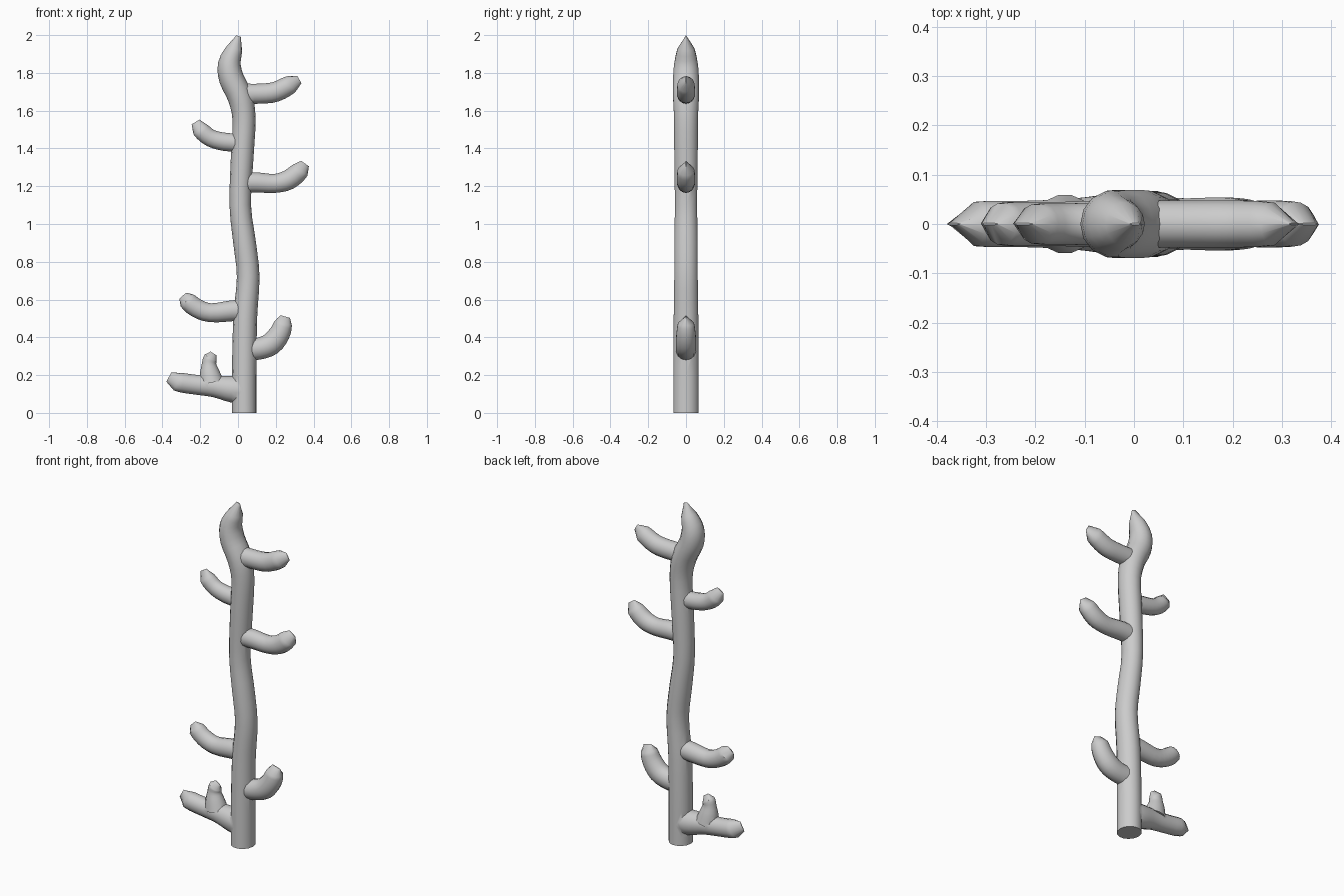
import bpy, bmesh, math
from mathutils import Vector

if "Cube" in bpy.data.objects:
    bpy.data.objects.remove(bpy.data.objects["Cube"])

SIDES = 14

def spline(pts, n=3):
    """Catmull-Rom through all points but the tip, which stays a blunt facet."""
    body, tip = [Vector(p) for p in pts[:-1]], Vector(pts[-1])
    out = []
    for i in range(len(body) - 1):
        p1, p2 = body[i], body[i + 1]
        p0 = body[i - 1] if i else p1
        p3 = body[i + 2] if i + 2 < len(body) else tip
        for k in range(n):
            t = k / n
            out.append(0.5 * (2 * p1 + (p2 - p0) * t + (2 * p0 - 5 * p1 + 4 * p2 - p3) * t * t
                              + (3 * p1 - p0 - 3 * p2 + p3) * t ** 3))
    return out + [body[-1], tip]

def limb(name, pts, depth=0.92, flat_start=False):
    """Tube along (x, z, radius) points in the xz plane; the tip pinches to an edge at y = 0."""
    path = spline(pts)
    bm = bmesh.new()
    rings = []
    for i, p in enumerate(path):
        d = path[min(i + 1, len(path) - 1)] - path[max(i - 1, 0)]
        d = Vector((d.x, d.y)).normalized()
        if flat_start and i == 0:
            d = Vector((0, 1))
        ry = 0.002 if i == len(path) - 1 else p.z * depth
        ring = []
        for k in range(SIDES):
            a = 2 * math.pi * k / SIDES
            u = math.cos(a) * p.z
            ring.append(bm.verts.new((p.x + d.y * u, math.sin(a) * ry, p.y - d.x * u)))
        rings.append(ring)
    for a, b in zip(rings, rings[1:]):
        for k in range(SIDES):
            j = (k + 1) % SIDES
            bm.faces.new((a[k], a[j], b[j], b[k]))
    bm.faces.new(rings[0][::-1])
    bm.faces.new(rings[-1])
    bmesh.ops.recalc_face_normals(bm, faces=bm.faces)
    me = bpy.data.meshes.new(name)
    bm.to_mesh(me)
    bm.free()
    ob = bpy.data.objects.new(name, me)
    bpy.context.collection.objects.link(ob)
    return ob

# Wavy trunk with a hooked top
trunk = limb("trunk", [
    (.033, 0, .065), (.033, .20, .065), (.038, .50, .063), (.054, .72, .060),
    (.035, .90, .060), (.012, 1.10, .057), (.022, 1.35, .060), (.032, 1.55, .061),
    (.012, 1.67, .066), (-.035, 1.77, .066), (-.045, 1.85, .060), (-.018, 1.93, .042),
    (.003, 1.995, .012)], depth=1.06, flat_start=True)

# Side branches, each from inside the trunk to its tip
branches = {
    "branch_top_right": [(.03, 1.69, .053), (.12, 1.69, .053), (.20, 1.70, .053),
                         (.28, 1.74, .048), (.325, 1.765, .022)],
    "branch_top_left": [(.01, 1.43, .048), (-.07, 1.435, .048), (-.145, 1.455, .046),
                        (-.20, 1.50, .044), (-.225, 1.54, .024)],
    "branch_middle_right": [(.03, 1.22, .053), (.10, 1.22, .053), (.195, 1.215, .05),
                            (.27, 1.235, .053), (.33, 1.285, .048), (.355, 1.32, .025)],
    "branch_low_left": [(.03, .545, .055), (-.035, .54, .055), (-.145, .53, .05),
                        (-.22, .555, .05), (-.27, .595, .046), (-.293, .62, .024)],
    "branch_low_right": [(.03, .335, .06), (.11, .34, .058), (.175, .365, .06),
                         (.22, .42, .056), (.24, .475, .047), (.25, .51, .026)],
    "branch_base_left": [(.03, .12, .07), (-.03, .125, .07), (-.125, .14, .057),
                         (-.23, .15, .052), (-.32, .165, .050), (-.366, .19, .028)],
    "twig_base_left": [(-.14, .16, .065), (-.15, .215, .052), (-.153, .26, .038),
                       (-.146, .29, .036), (-.13, .315, .018)],
}

# Fuse the branches into the trunk
parts = [limb(n, p) for n, p in branches.items()]
bpy.context.view_layer.objects.active = trunk
trunk.select_set(True)
for part in parts:
    mod = trunk.modifiers.new("fuse", 'BOOLEAN')
    mod.operation, mod.solver, mod.object = 'UNION', 'EXACT', part
    bpy.ops.object.modifier_apply(modifier=mod.name)
    bpy.data.objects.remove(part)
trunk.name = "branching_stem"
bpy.ops.object.shade_smooth_by_angle(angle=math.radians(40))
